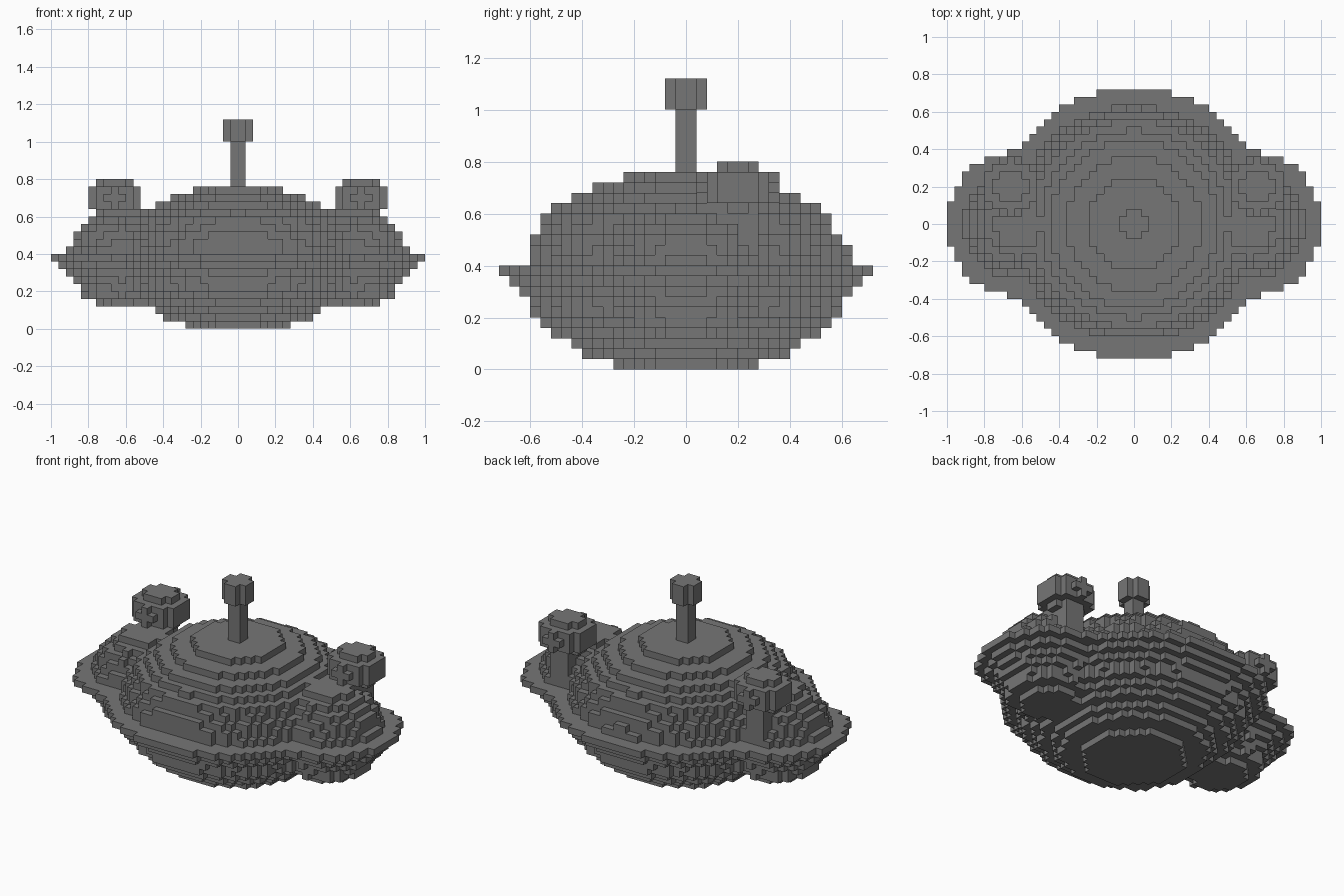
import bpy
import bmesh
from mathutils import Vector

if "Cube" in bpy.data.objects:
    bpy.data.objects.remove(bpy.data.objects["Cube"], do_unlink=True)

U = 0.04                      # edge of one block
NX, NY, NZ = 25, 18, 28       # half width, half depth, height in blocks

# Radius of each layer, from the ground up
HULL = [.28, .40, .45, .51, .56, .60, .61, .64, .69, .73,
        .632, .622, .604, .57, .55, .502, .445, .365, .246]
LOBE = [0, 0, 0, .15, .22, .225, .26, .29, .33, .385,
        .29, .265, .25, .22, .18, .13]
LOBE_X, POD_X, POD_Y = .62, .66, .20

grey = bpy.data.materials.new("plain grey")
grey.use_nodes = True
grey.diffuse_color = (.18, .18, .18, 1)
bsdf = grey.node_tree.nodes["Principled BSDF"]
bsdf.inputs["Base Color"].default_value = grey.diffuse_color
bsdf.inputs["Roughness"].default_value = .9


def disc(x, y, radius):
    return x * x + y * y <= radius * radius


# Each part is a test on a block's centre; k is its layer
def hull(x, y, z, k):
    if k >= len(HULL) or (z > .4 and y < -.6):
        return False
    return disc(x, y, HULL[k])


def lobe(x, y, z, k):
    return k < len(LOBE) and disc(abs(x) - LOBE_X, y, LOBE[k])


def pod(x, y, z, k):
    d = Vector(((abs(x) - POD_X) / .145, (y - POD_Y) / .16, (z - .70) / .10))
    return d.length <= 1


def pod_stem(x, y, z, k):
    return .4 < z < .7 and disc(abs(x) - POD_X, y - POD_Y, .075)


def mast(x, y, z, k):
    return .7 < z < 1 and max(abs(x), abs(y)) < U


def mast_ball(x, y, z, k):
    return Vector((x, y, z - 1.06)).length <= .08


def side(test, sign):
    """Keep only one side of a mirrored part."""
    return lambda x, y, z, k: x * sign > 0 and test(x, y, z, k)


parts = {"saucer_hull": hull, "mast": mast, "mast_ball": mast_ball}
for label, sign in (("left", 1), ("right", -1)):
    for name, test in (("lobe", lobe), ("pod", pod), ("pod_stem", pod_stem)):
        parts[label + "_" + name] = side(test, sign)

# Give every block to the first part that claims it
owner = {}
for i in range(-NX, NX):
    for j in range(-NY, NY):
        for k in range(NZ):
            centre = ((i + .5) * U, (j + .5) * U, (k + .5) * U)
            for name, test in parts.items():
                if test(*centre, k):
                    owner[i, j, k] = name
                    break


def build(name):
    """Make one part from the exposed sides of its blocks."""
    bm = bmesh.new()
    corners = {}

    def corner(p):
        key = tuple(round(c) for c in p)
        if key not in corners:
            corners[key] = bm.verts.new(Vector(key) * U)
        return corners[key]

    for cell, who in owner.items():
        if who != name:
            continue
        mid = Vector(cell) + Vector((.5, .5, .5))
        for axis in range(3):
            for sign in (-1, 1):
                n = Vector((0, 0, 0))
                n[axis] = sign
                if tuple(int(a + b) for a, b in zip(cell, n)) in owner:
                    continue
                u = Vector((0, 0, 0))
                u[(axis + 1) % 3] = .5
                v = n.cross(u)
                loop = (-u - v, u - v, u + v, v - u)
                bm.faces.new([corner(mid + n / 2 + e) for e in loop])
    mesh = bpy.data.meshes.new(name)
    bm.to_mesh(mesh)
    bm.free()
    mesh.materials.append(grey)
    bpy.context.collection.objects.link(bpy.data.objects.new(name, mesh))


for part_name in parts:
    build(part_name)
